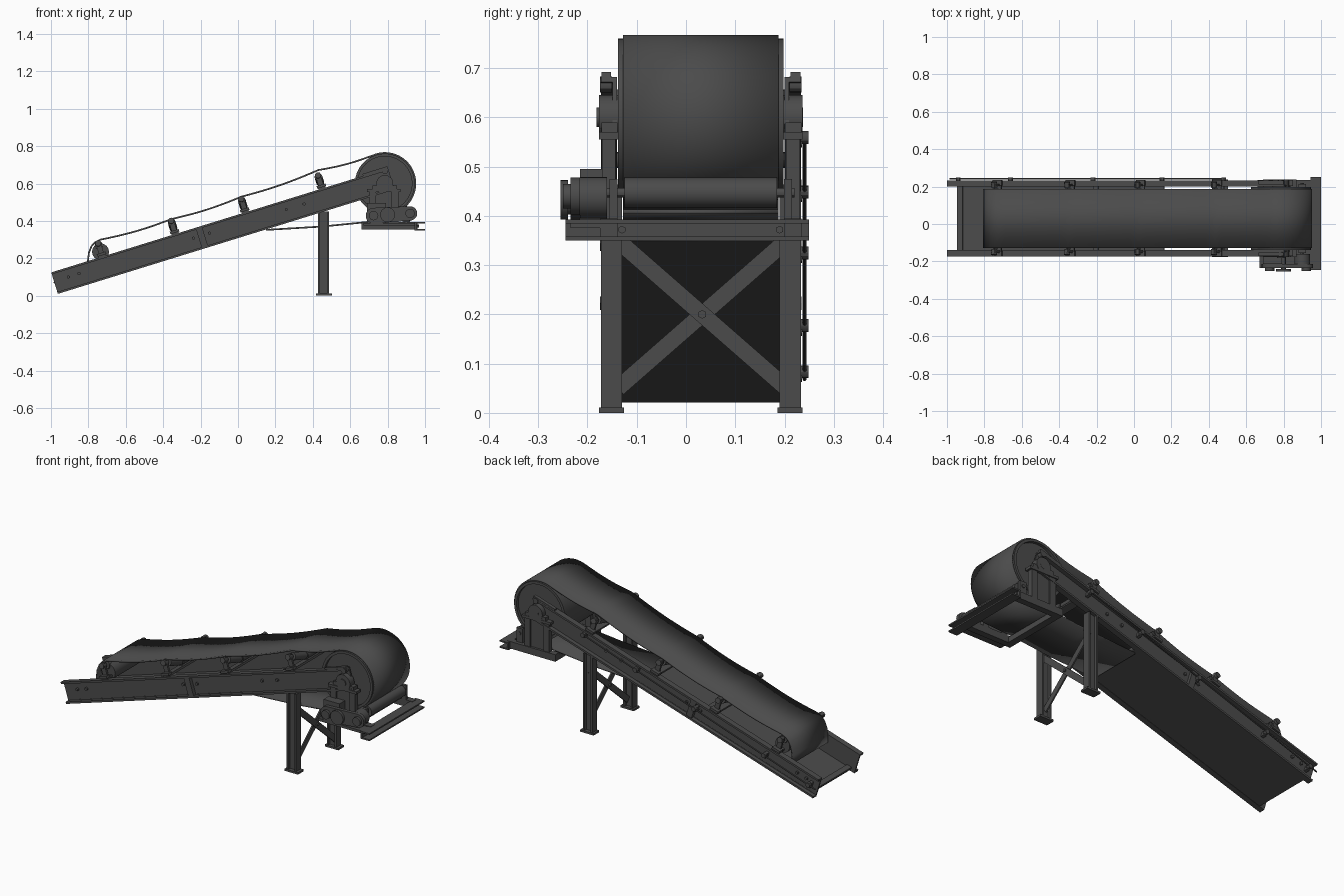
import bpy, bmesh, math
from mathutils import Vector, Matrix

if "Cube" in bpy.data.objects:
    bpy.data.objects.remove(bpy.data.objects["Cube"])

A = math.radians(17.2)          # incline of the frame
CY = 0.03                       # centre line of the belt
OX, OZ = -0.963, 0.01           # low bottom corner of the frame
H, L = 0.12, 1.885              # beam height and length

steel = bpy.data.materials.new("dark grey steel")
steel.diffuse_color = (0.07, 0.07, 0.07, 1)
steel.use_nodes = True
steel.node_tree.nodes["Principled BSDF"].inputs["Base Color"].default_value = steel.diffuse_color


def finish(name, bm):
    bmesh.ops.recalc_face_normals(bm, faces=bm.faces)
    me = bpy.data.meshes.new(name)
    bm.to_mesh(me)
    bm.free()
    me.materials.append(steel)
    ob = bpy.data.objects.new(name, me)
    bpy.context.collection.objects.link(ob)
    return ob


def box(name, c, s, pitch=0, roll=0):
    bm = bmesh.new()
    m = (Matrix.Translation(c) @ Matrix.Rotation(-pitch, 4, 'Y')
         @ Matrix.Rotation(roll, 4, 'X') @ Matrix.Diagonal((*s, 1)))
    bmesh.ops.create_cube(bm, size=1, matrix=m)
    return finish(name, bm)


def span(name, x, y, z):
    return box(name, [sum(v) / 2 for v in (x, y, z)], [v[1] - v[0] for v in (x, y, z)])


def cyl(name, p, q, r, n=24):
    p, q = Vector(p), Vector(q)
    bm = bmesh.new()
    m = Matrix.Translation((p + q) / 2) @ (q - p).to_track_quat('Z', 'Y').to_matrix().to_4x4()
    bmesh.ops.create_cone(bm, cap_ends=True, segments=n, radius1=r, radius2=r,
                          depth=(q - p).length, matrix=m)
    return finish(name, bm)


def prism(name, pts, d):
    """Extrude a closed 3D polygon by vector d."""
    bm = bmesh.new()
    f = bm.faces.new([bm.verts.new(p) for p in pts])
    g = bmesh.ops.extrude_face_region(bm, geom=[f])["geom"]
    bmesh.ops.translate(bm, vec=d, verts=[v for v in g if isinstance(v, bmesh.types.BMVert)])
    return finish(name, bm)


def sheet(name, path, half, t):
    """Sweep an xz path across the belt width; t is its thickness."""
    bm = bmesh.new()
    rows = [[bm.verts.new((x, CY + s * half, z)) for s in (-1, 1)] for x, z in path]
    for a, b in zip(rows, rows[1:]):
        bm.faces.new((a[0], a[1], b[1], b[0]))
    ob = finish(name, bm)
    mod = ob.modifiers.new("thickness", 'SOLIDIFY')
    mod.thickness, mod.offset = t, 0
    return ob


def F(u, y, v):
    """Point in inclined frame coordinates: u along the beam, v above its underside."""
    return Vector((OX + u * math.cos(A) - v * math.sin(A), y,
                   OZ + u * math.sin(A) + v * math.cos(A)))


U = Vector((math.cos(A), 0, math.sin(A)))
SIDES = ((-1, "front"), (1, "back"))

# inclined channel beams, flanges facing outwards, with splice plates and bolts
for s, side in SIDES:
    yi, yo, yw = CY + s * 0.17, CY + s * 0.203, CY + s * 0.179
    t = 0.011
    prof = [(yi, 0), (yo, 0), (yo, t), (yw, t), (yw, H - t), (yo, H - t), (yo, H), (yi, H)]
    prism(side + "_beam", [F(0, y, v) for y, v in prof], U * L)
    box(side + "_splice_plate", F(0.825, CY + s * 0.188, H / 2), (0.035, 0.024, H - 0.004), A)
    for u in (0.08, 0.14, 0.78, 0.87, 1.3, 1.4):
        cyl(side + "_beam_bolt", F(u, yw, 0.07), F(u, yw + s * 0.01, 0.07), 0.009, 6)

# floor pan between the beams
box("floor_pan", F(0.605, CY, 0.008), (1.15, 0.36, 0.012), A)
for u in (0.04, 0.8):
    box("pan_cross_bar", F(u, CY, 0.018), (0.03, 0.35, 0.012), A)

# belt: tail curl, sagging top run, wrap round the drum
DX, DZ, DR = 0.785, 0.60, 0.16
path = [(-0.803, 0.15), (-0.802, 0.19), (-0.797, 0.23), (-0.783, 0.265), (-0.765, 0.285)]
rest = [(-0.735, 0.30), (-0.355, 0.41), (0.02, 0.53), (0.43, 0.672),
        (DX + DR * math.cos(1.85), DZ + 0.004 + DR * math.sin(1.85))]
for (x0, z0), (x1, z1) in zip(rest, rest[1:]):
    for i in range(8):
        k = i / 8
        path.append((x0 + (x1 - x0) * k, z0 + (z1 - z0) * k - 0.010 * math.sin(math.pi * k)))
for i in range(49):
    a = 1.85 - i / 48 * 3.6
    path.append((DX + (DR + 0.003) * math.cos(a), DZ + (DR + 0.003) * math.sin(a)))
sheet("belt", path, 0.158, 0.009)
sheet("belt_return", [(0.90, 0.408), (0.70, 0.395), (0.45, 0.370), (0.15, 0.352)], 0.158, 0.009)

# head drum with recessed end discs, turned around its shaft
bm = bmesh.new()
prof = [(0, -0.152), (0.145, -0.152), (0.145, -0.168), (DR, -0.168),
        (DR, 0.168), (0.145, 0.168), (0.145, 0.152), (0, 0.152)]
vs = [bm.verts.new((DX + r, CY + y, DZ)) for r, y in prof]
es = [bm.edges.new(e) for e in zip(vs, vs[1:])]
bmesh.ops.spin(bm, geom=vs + es, cent=(DX, CY, DZ), axis=(0, 1, 0),
               angle=2 * math.pi, steps=56, use_merge=True)
bmesh.ops.remove_doubles(bm, verts=bm.verts, dist=1e-5)
finish("head_drum", bm)
cyl("drum_shaft", (DX, CY - 0.212, DZ), (DX, CY + 0.208, DZ), 0.02)

# tail pulley hidden in the belt curl
cyl("tail_pulley", (-0.735, CY - 0.15, 0.235), (-0.735, CY + 0.15, 0.235), 0.045)

# trough idlers: base bar, end posts and three rollers each
for x in (-0.735, -0.345, 0.03, 0.44):
    u = (x - OX + H * math.sin(A)) / math.cos(A) + 0.01
    box("idler_base", F(u, CY, H + 0.006), (0.04, 0.39, 0.012), A)
    for s, side in SIDES:
        box(side + "_idler_post", F(u, CY + s * 0.178, H + 0.045), (0.028, 0.012, 0.08), A)
        box(side + "_idler_foot", F(u, CY + s * 0.19, H + 0.014), (0.05, 0.03, 0.014), A)
        cyl(side + "_idler_pin", F(u, CY + s * 0.165, H + 0.07), F(u, CY + s * 0.195, H + 0.075), 0.016, 12)
        cyl(side + "_idler_roller", F(u, CY + s * 0.155, H + 0.065), F(u, CY + s * 0.06, H + 0.036), 0.021, 20)
        box(side + "_idler_bracket", F(u, CY + s * 0.056, H + 0.022), (0.02, 0.006, 0.04), A)
    cyl("idler_centre_roller", F(u, CY - 0.052, H + 0.034), F(u, CY + 0.052, H + 0.034), 0.021, 20)

# legs: channel posts with foot plates
for s, side in SIDES:
    y0, y1 = sorted((CY + s * 0.16, CY + s * 0.203))
    for x in (0.433, 0.482):
        span(side + "_leg_flange", (x - 0.005, x + 0.005), (y0, y1), (0, 0.45))
    span(side + "_leg_web", (0.433, 0.482), (CY + s * 0.18 - 0.005, CY + s * 0.18 + 0.005), (0, 0.45))
    span(side + "_leg_foot", (0.417, 0.502), (y0 - 0.004, y1 + 0.004), (0, 0.011))

# crossed braces between the legs
ang, ln = math.atan2(0.28, 0.32), math.hypot(0.32, 0.28) + 0.03
for s, x in ((1, 0.463), (-1, 0.471)):
    box("cross_brace", (x, CY + 0.003, 0.2), (0.008, ln, 0.034), 0, s * ang)
cyl("brace_bolt", (0.45, CY + 0.003, 0.2), (0.484, CY + 0.003, 0.2), 0.009, 6)

# drive platform: side rails and cross bars
for s, side in SIDES:
    y = CY + s * 0.187
    span(side + "_platform_rail", (0.66, 0.96), (y - 0.018, y + 0.018), (0.355, 0.395))
    # bearing stand: two posts, cap, bearing housing
    for x in (0.72, 0.84):
        span(side + "_stand_post", (x - 0.018, x + 0.018), (y - 0.014, y + 0.014), (0.39, 0.56))
    span(side + "_stand_web", (0.72, 0.84), (y - 0.005, y + 0.005), (0.39, 0.56))
    span(side + "_stand_cap", (0.69, 0.87), (y - 0.02, y + 0.02), (0.555, 0.57))
    span(side + "_bearing_base", (0.72, 0.85), (y - 0.015, y + 0.018), (0.57, 0.59))
    cyl(side + "_bearing", (DX, y - 0.02, DZ), (DX, y + 0.02, DZ), 0.045)
    box(side + "_take_up_bar", F(L - 0.07, CY + s * 0.192, H + 0.004), (0.14, 0.02, 0.014), A)
    cyl(side + "_take_up_knob", F(L - 0.02, CY + s * 0.18, H - 0.01),
        F(L - 0.02, CY + s * 0.205, H - 0.01), 0.016, 12)
span("rear_cross_bar", (0.66, 0.70), (-0.17, 0.23), (0.355, 0.385))
span("end_cross_bar_plate", (0.945, 1.0), (-0.245, 0.25), (0.35, 0.358))
span("end_cross_bar_web", (0.945, 0.955), (-0.245, 0.25), (0.35, 0.393))
span("end_cross_bar_lip", (0.945, 1.0), (-0.245, 0.25), (0.385, 0.393))
for y in (-0.13, 0.19):
    cyl("cross_bar_bolt", (0.955, y, 0.372), (0.968, y, 0.372), 0.008, 6)

# snub roller beneath the drum
cyl("snub_roller", (0.90, CY - 0.155, 0.447), (0.90, CY + 0.155, 0.447), 0.031)
cyl("snub_roller_axle", (0.90, CY - 0.19, 0.447), (0.90, CY + 0.19, 0.447), 0.01, 12)
for s, side in SIDES:
    y = CY + s * 0.177
    span(side + "_snub_bracket", (0.88, 0.92), (y - 0.008, y + 0.008), (0.39, 0.475))

# drive: gearbox, motor, guard and hubs
span("drive_base", (0.67, 0.96), (-0.235, -0.14), (0.375, 0.39))
span("gearbox", (0.69, 0.79), (-0.215, -0.165), (0.385, 0.495))
cyl("motor", (0.90, -0.215, 0.437), (0.90, -0.16, 0.437), 0.042)
ends = ((0.725, 0.428, 0.042, math.pi / 2), (0.92, 0.44, 0.038, -math.pi / 2))
guard = [(x + r * math.cos(a0 + k * math.pi / 10), -0.215, z + r * math.sin(a0 + k * math.pi / 10))
         for x, z, r, a0 in ends for k in range(11)]
prism("drive_guard", guard, (0, -0.02, 0))
for x, z, r, a0 in ends:
    cyl("drive_hub", (x, -0.25, z), (x, -0.23, z), 0.025, 16)
cyl("drive_wheel", (0.80, -0.255, 0.433), (0.80, -0.24, 0.433), 0.04)
cyl("drive_wheel_axle", (0.80, -0.245, 0.433), (0.80, -0.17, 0.433), 0.013, 12)

# pull cord with knobs along the back beam
cord = lambda x: Vector((x, 0.241, 0.08 + (x + 0.95) * 0.335))
cyl("pull_cord", cord(-0.985), cord(0.49), 0.004, 8)
for x in (-0.94, -0.66, -0.22, 0.15, 0.48):
    p = cord(x)
    cyl("cord_knob", p - Vector((0, 0.014, 0)), p + Vector((0, 0.008, 0)), 0.013, 12)
    box("cord_bracket", p - Vector((0, 0.02, 0.004)), (0.016, 0.03, 0.03), A)

# smooth round parts, keep edges sharp
bpy.ops.object.select_all(action='SELECT')
bpy.context.view_layer.objects.active = bpy.data.objects["head_drum"]
bpy.ops.object.shade_smooth_by_angle(angle=math.radians(30))
